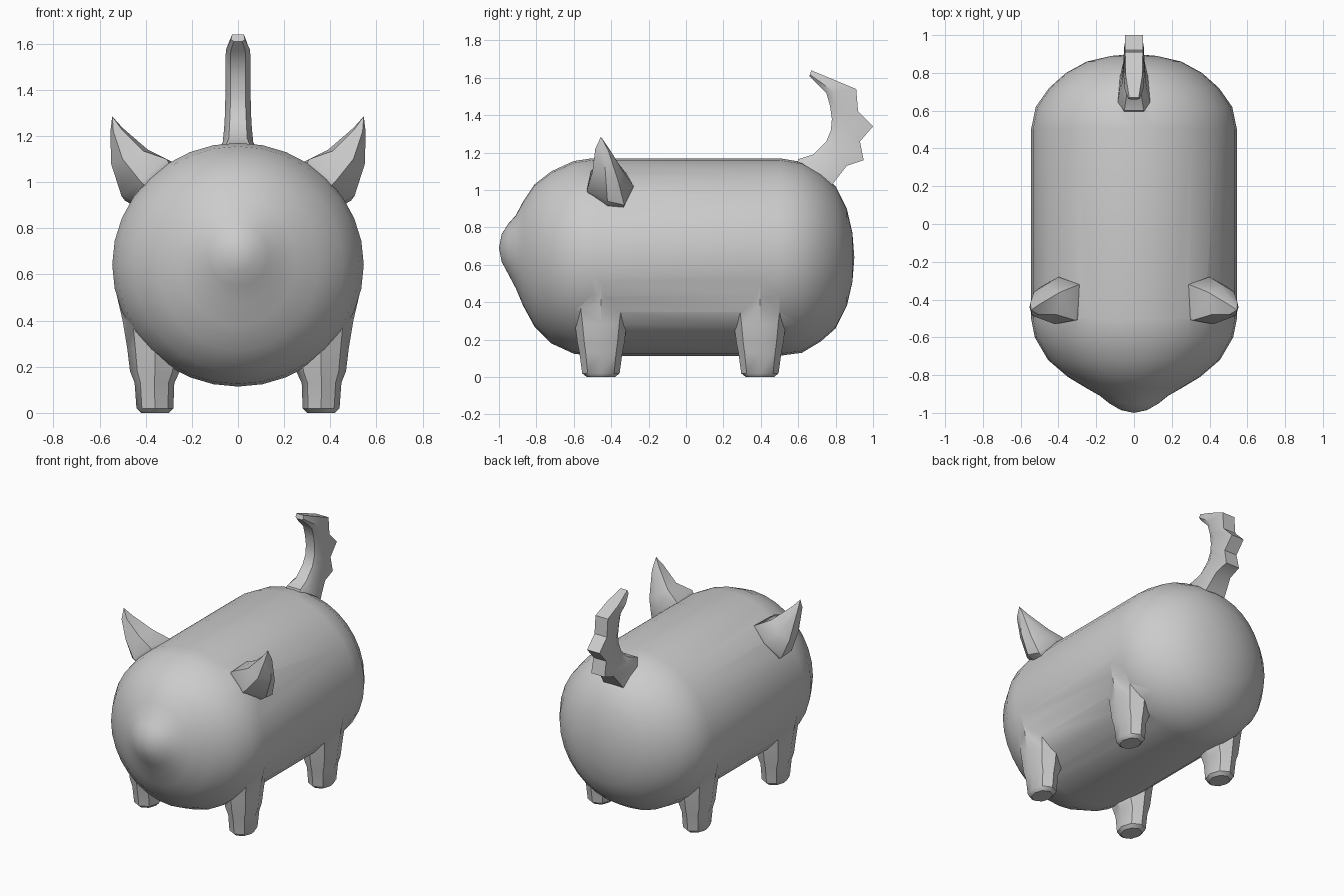
import bpy, bmesh, math
from mathutils import Vector

if "Cube" in bpy.data.objects:
    bpy.data.objects.remove(bpy.data.objects["Cube"])


def loft(name, rings):
    """Closed skin through rings of points; a one-point ring makes a tip."""
    bm = bmesh.new()
    vs = [[bm.verts.new(p) for p in r] for r in rings]
    for a, b in zip(vs, vs[1:]):
        n = max(len(a), len(b))
        for i in range(n):
            j = (i + 1) % n
            if len(a) == 1:
                bm.faces.new((a[0], b[j], b[i]))
            elif len(b) == 1:
                bm.faces.new((a[i], a[j], b[0]))
            else:
                bm.faces.new((a[i], a[j], b[j], b[i]))
    for end in (vs[0], vs[-1]):
        if len(end) > 2:
            bm.faces.new(end)
    bmesh.ops.recalc_face_normals(bm, faces=bm.faces)
    me = bpy.data.meshes.new(name)
    bm.to_mesh(me)
    bm.free()
    ob = bpy.data.objects.new(name, me)
    bpy.context.collection.objects.link(ob)
    return ob


def turn(n):
    return [(math.cos(2 * math.pi * i / n), math.sin(2 * math.pi * i / n)) for i in range(n)]


# Body with snout: elliptical sections along y (y, centre z, x radius, z radius)
sections = [(-.985, .69, .07, .075), (-.95, .685, .13, .135), (-.91, .67, .18, .195),
            (-.87, .66, .25, .28), (-.81, .65, .35, .38), (-.72, .64, .455, .46),
            (-.6, .64, .525, .515), (-.5, .642, .545, .528), (.5, .642, .545, .528),
            (.62, .64, .52, .51), (.72, .64, .45, .45), (.8, .64, .36, .38),
            (.86, .64, .25, .26), (.89, .64, .12, .13)]
rings = [[(c * rx, y, z + s * rz) for c, s in turn(32)] for y, z, rx, rz in sections]
body = loft("pig_body", [[(0, -1, .69)]] + rings + [[(0, .9, .64)]])
parts = []

# Legs: flared octagons (z, centre x, x radius, y radius)
leg = [(0, .36, .06, .075), (.02, .36, .08, .1), (.13, .362, .086, .115),
       (.18, .36, .108, .125), (.28, .36, .12, .138), (.4, .35, .15, .158),
       (.52, .35, .178, .19), (.62, .35, .18, .19)]
for side in (-1, 1):
    for y in (-.455, .395):
        parts.append(loft("leg", [[(side * (x + c * rx), y + s * ry, z) for c, s in turn(8)]
                                  for z, x, rx, ry in leg]))

# Ears: six-sided sections from the head to the tip
base = [(.29, -.32, 1.09), (.4, -.28, 1.02), (.49, -.33, .92),
        (.505, -.42, .94), (.42, -.53, 1.0), (.31, -.51, 1.1)]
mid = [(.39, -.36, 1.14), (.46, -.33, 1.09), (.53, -.36, 1.04),
       (.55, -.43, 1.08), (.5, -.5, 1.1), (.41, -.48, 1.135)]
upper = [(.5, -.425, 1.235), (.53, -.41, 1.22), (.548, -.415, 1.21),
         (.553, -.44, 1.22), (.54, -.485, 1.22), (.505, -.48, 1.23)]
root = [Vector(p).lerp(Vector((0, -.42, .64)), .3) for p in base]
for side in (-1, 1):
    parts.append(loft("ear", [[(side * p[0], p[1], p[2]) for p in r]
                              for r in (root, base, mid, upper, [(.545, -.455, 1.285)])]))

# Tail: notched curl (inner y, z, outer y, z, half width)
curl = [(.56, 1.02, .72, .94, .1), (.6, 1.165, .79, 1.04, .085), (.68, 1.19, .86, 1.13, .066),
        (.75, 1.26, .95, 1.16, .06), (.775, 1.32, .93, 1.26, .056), (.78, 1.38, 1, 1.34, .055),
        (.77, 1.45, .92, 1.42, .055), (.75, 1.52, .91, 1.54, .055),
        (.7, 1.57, .79, 1.59, .052), (.66, 1.61, .67, 1.64, .03)]
shape = [(-.6, 0), (-1, .25), (-.85, 1), (.85, 1), (1, .25), (.6, 0)]
parts.append(loft("tail", [[(w * k, a + (c - a) * t, b + (d - b) * t) for k, t in shape]
                           for a, b, c, d, w in curl]))

# Fuse everything into one skin
bpy.context.view_layer.objects.active = body
for p in parts:
    m = body.modifiers.new("fuse", 'BOOLEAN')
    m.operation, m.solver, m.object = 'UNION', 'EXACT', p
    bpy.ops.object.modifier_apply(modifier=m.name)
    bpy.data.objects.remove(p)
bpy.ops.object.select_all(action='DESELECT')
body.select_set(True)
bpy.ops.object.shade_smooth_by_angle(angle=math.radians(40))
